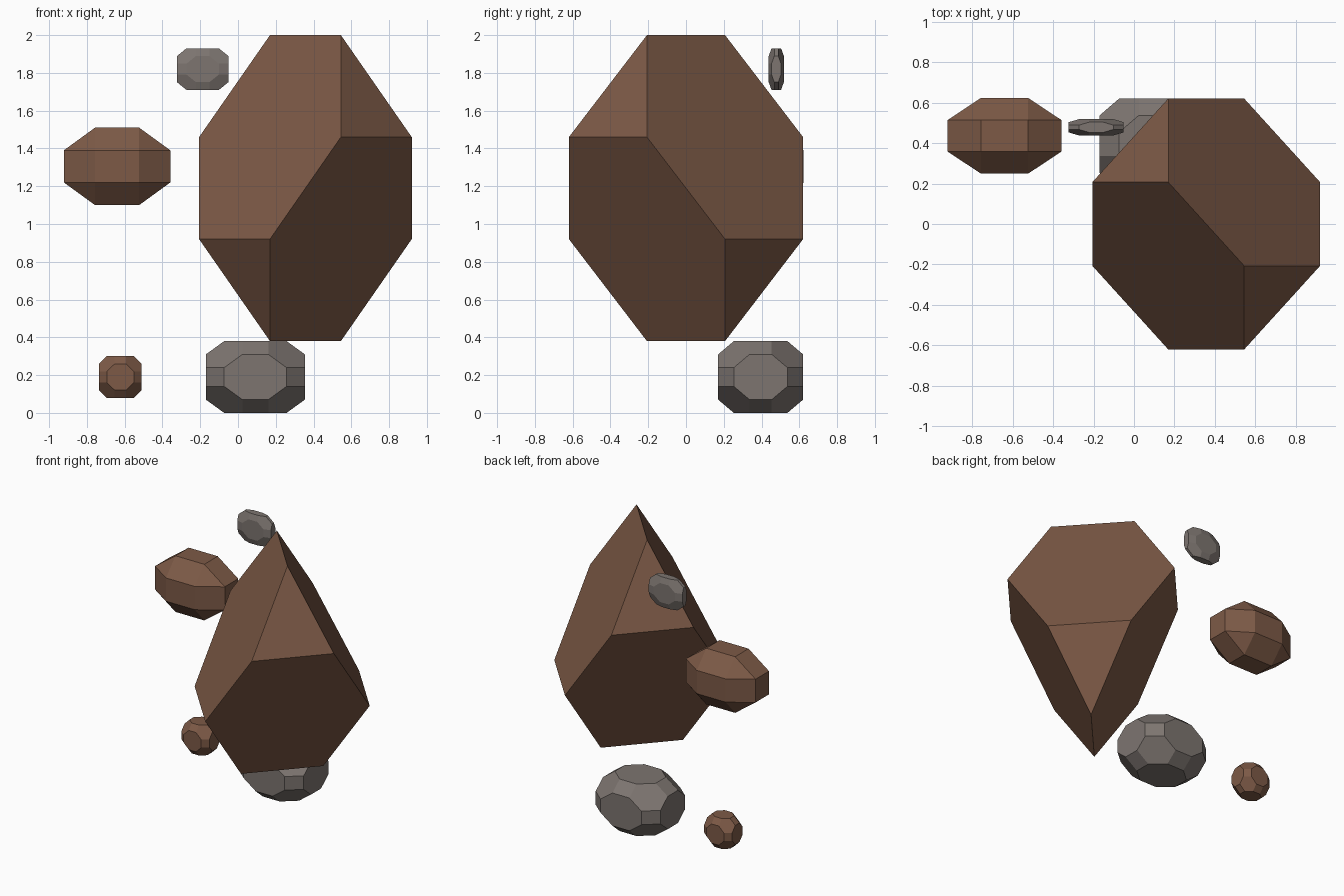
import bpy, bmesh, math
from itertools import permutations, product

if "Cube" in bpy.data.objects:
    bpy.data.objects.remove(bpy.data.objects["Cube"])


def material(name, rgb):
    m = bpy.data.materials.new(name)
    m.diffuse_color = (*rgb, 1)
    m.use_nodes = True
    m.node_tree.nodes["Principled BSDF"].inputs["Base Color"].default_value = m.diffuse_color
    return m


brown = material("brown rock", (0.205, 0.102, 0.062))
grey = material("grey rock", (0.205, 0.178, 0.163))

S = math.sqrt(2)


def corners(base, odd_only=False):
    """All orderings and signs of a base corner, scaled to a unit half size."""
    big = max(base)
    pts = set()
    for p in permutations(base):
        for s in product((-1, 1), repeat=3):
            if odd_only and s[0] * s[1] * s[2] > 0:
                continue
            pts.add(tuple(a * b / big for a, b in zip(p, s)))
    return sorted(pts)


tetra = corners((3, 1, 1), odd_only=True)       # truncated tetrahedron
rhombi = corners((1, 1, 1 + S))                 # rhombicuboctahedron
great = corners((1, 1 + S, 1 + 2 * S))          # truncated cuboctahedron


def rock(name, pts, centre, half, mat):
    bm = bmesh.new()
    for p in pts:
        bm.verts.new([c + h * v for c, h, v in zip(centre, half, p)])
    bmesh.ops.convex_hull(bm, input=bm.verts[:])
    bmesh.ops.dissolve_limit(bm, angle_limit=math.radians(1),
                             verts=bm.verts[:], edges=bm.edges[:])
    bmesh.ops.recalc_face_normals(bm, faces=bm.faces[:])
    me = bpy.data.meshes.new(name)
    bm.to_mesh(me)
    bm.free()
    me.materials.append(mat)
    bpy.context.collection.objects.link(bpy.data.objects.new(name, me))


# Large rock, then the four smaller floating stones
rock("large_rock", tetra, (0.357, 0, 1.19), (0.563, 0.62, 0.81), brown)
rock("upper_brown_stone", rhombi, (-0.64, 0.436, 1.305), (0.282, 0.187, 0.205), brown)
rock("small_brown_stone", great, (-0.623, 0.458, 0.19), (0.113, 0.095, 0.111), brown)
rock("lower_grey_stone", great, (0.092, 0.395, 0.19), (0.262, 0.225, 0.19), grey)
rock("upper_grey_stone", great, (-0.187, 0.478, 1.82), (0.136, 0.04, 0.11), grey)
